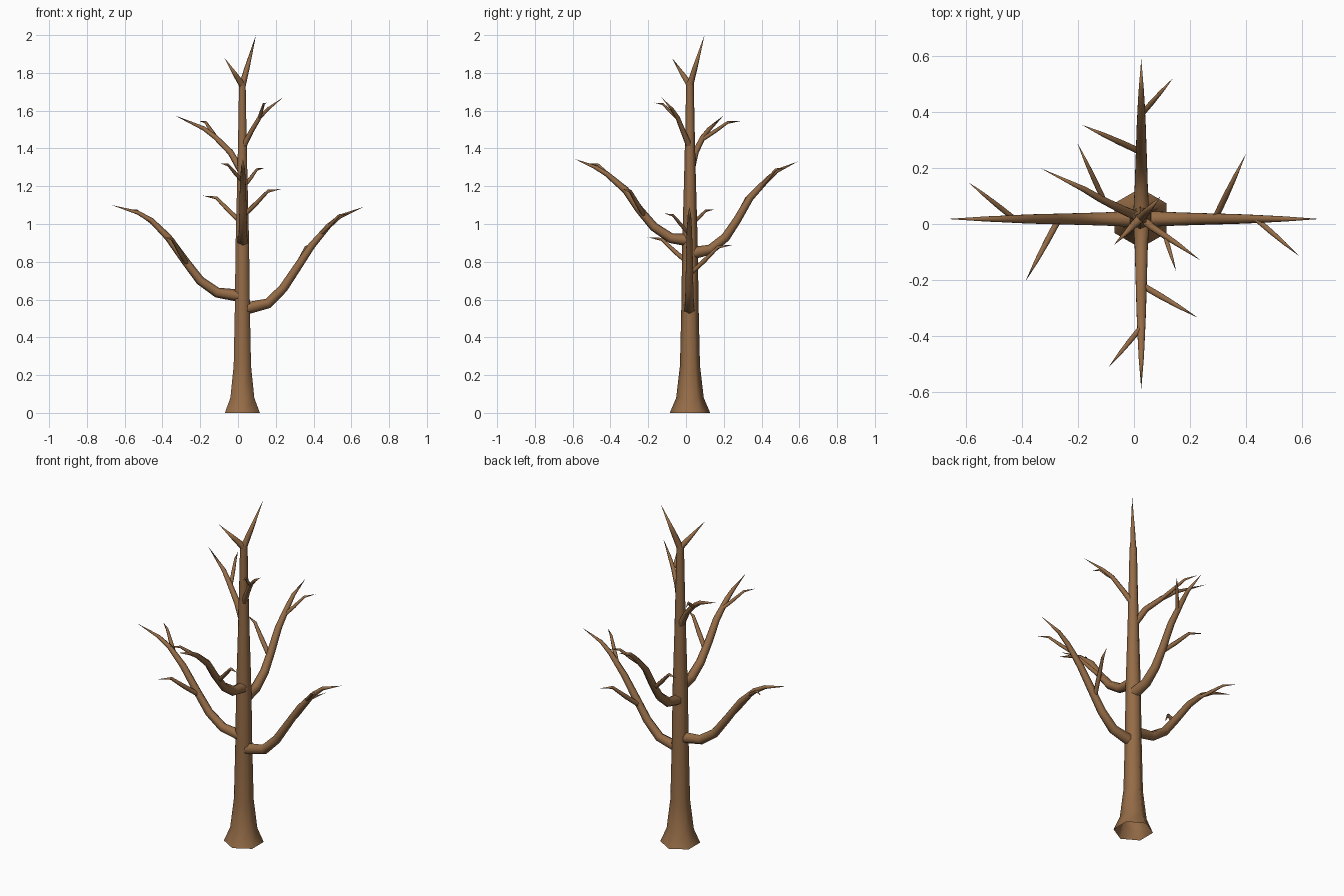
import bpy, bmesh, math
from mathutils import Vector

if "Cube" in bpy.data.objects:
    bpy.data.objects.remove(bpy.data.objects["Cube"])

bark = bpy.data.materials.new("brown bark")
bark.diffuse_color = (0.30, 0.150, 0.063, 1)
bark.use_nodes = True
bark.node_tree.nodes["Principled BSDF"].inputs["Base Color"].default_value = bark.diffuse_color


def tube(name, path, radii, sides=6):
    """Tapered tube along a path; a zero last radius closes to a point."""
    pts = [Vector(p) for p in path]
    bm = bmesh.new()
    rings = []
    u = None
    for i, p in enumerate(pts):
        d = (pts[min(i + 1, len(pts) - 1)] - pts[max(i - 1, 0)]).normalized()
        if u is None:
            u = Vector((0, 1, 0)) if abs(d.z) > 0.99 else Vector((0, 0, 1))
        u = (u - d * u.dot(d)).normalized()
        v = d.cross(u)
        if radii[i] == 0:
            rings.append([bm.verts.new(p)])
            continue
        ring = []
        for k in range(sides):
            a = 2 * math.pi * k / sides
            ring.append(bm.verts.new(p + (u * math.cos(a) + v * math.sin(a)) * radii[i]))
        rings.append(ring)
    for a, b in zip(rings, rings[1:]):
        for k in range(sides):
            n = (k + 1) % sides
            if len(b) == 1:
                bm.faces.new((a[k], a[n], b[0]))
            else:
                bm.faces.new((a[k], a[n], b[n], b[k]))
    me = bpy.data.meshes.new(name)
    for f in bm.faces:
        f.smooth = True
    bm.to_mesh(me)
    bm.free()
    me.materials.append(bark)
    ob = bpy.data.objects.new(name, me)
    bpy.context.collection.objects.link(ob)
    return ob


# Trunk with flared, open foot
C = 0.023
trunk = [(0, .107), (.08, .073), (.25, .053), (.55, .046), (.9, .041),
         (1.25, .031), (1.5, .025), (1.75, .02)]
tube("trunk", [(C, C - .002, z) for z, r in trunk], [r for z, r in trunk])

# Forked crown spikes
for name, tip in (("tall_spike", (.095, .098, 2.0)), ("short_spike", (-.072, -.075, 1.88))):
    base = Vector((C, C - .002, 1.735))
    tip = Vector(tip)
    tube(name, [base, base.lerp(tip, .35), tip], [.019, .014, 0])

# Four main limbs: (distance along the axis, height)
limb_radii = [.033, .027, .024, .0215, .019, .014, .0105, 0]
limbs = {
    "right_limb": ((1, 0), [(.03, .55), (.16, .58), (.24, .66), (.32, .78),
                            (.39, .885), (.48, .99), (.54, 1.04), (.664, 1.09)]),
    "left_limb": ((-1, 0), [(-.01, .62), (.11, .637), (.20, .70), (.28, .805),
                            (.37, .93), (.46, 1.02), (.53, 1.06), (.668, 1.10)]),
    "back_limb": ((0, 1), [(.03, .845), (.13, .865), (.21, .93), (.27, 1.02),
                           (.34, 1.14), (.43, 1.235), (.48, 1.28), (.59, 1.33)]),
    "front_limb": ((0, -1), [(-.01, .915), (.08, .925), (.17, .985), (.25, 1.08),
                             (.32, 1.18), (.42, 1.265), (.48, 1.30), (.59, 1.345)]),
}
for name, ((dx, dy), prof) in limbs.items():
    path = [(dx * s if dx else C + .003, dy * s if dy else C - .005, z) for s, z in prof]
    tube(name, path, limb_radii)

# Two upper branches
tube("upper_left_branch", [(C, C, 1.27), (-.04, .05, 1.38), (-.12, .09, 1.46),
                           (-.18, .125, 1.505), (-.335, .2, 1.575)],
     [.02, .017, .014, .0115, 0])
tube("upper_right_branch", [(C, C, 1.4), (.07, -.015, 1.49), (.115, -.045, 1.565),
                            (.16, -.075, 1.61), (.238, -.13, 1.67)],
     [.018, .014, .012, .009, 0])

# Twigs: root, tip, radius; each rises steeply, then flattens out
twigs = [
    ((.29, .02, .735), (.40, .25, .89), .013), ((.44, .015, .95), (.59, -.114, 1.055), .011),
    ((-.27, .015, .79), (-.388, -.205, .93), .013), ((-.43, .02, .99), (-.593, .15, 1.077), .011),
    ((.02, .26, 1.005), (-.187, .355, 1.15), .013), ((.025, .39, 1.19), (.14, .522, 1.297), .011),
    ((.03, -.22, 1.045), (.228, -.335, 1.185), .013), ((.025, -.37, 1.225), (-.093, -.515, 1.32), .011),
    ((-.11, .09, 1.45), (-.203, .29, 1.545), .011), ((.11, -.04, 1.555), (.15, -.167, 1.642), .009),
]
for i, (a, b, r) in enumerate(twigs):
    path = [[a[k] + (b[k] - a[k]) * (fz if k == 2 else fh) for k in range(3)]
            for fh, fz in ((0, 0), (.33, .45), (.65, .92), (1, 1))]
    tube(f"twig_{i + 1}", path, [r, r * .95, r * .65, 0])
